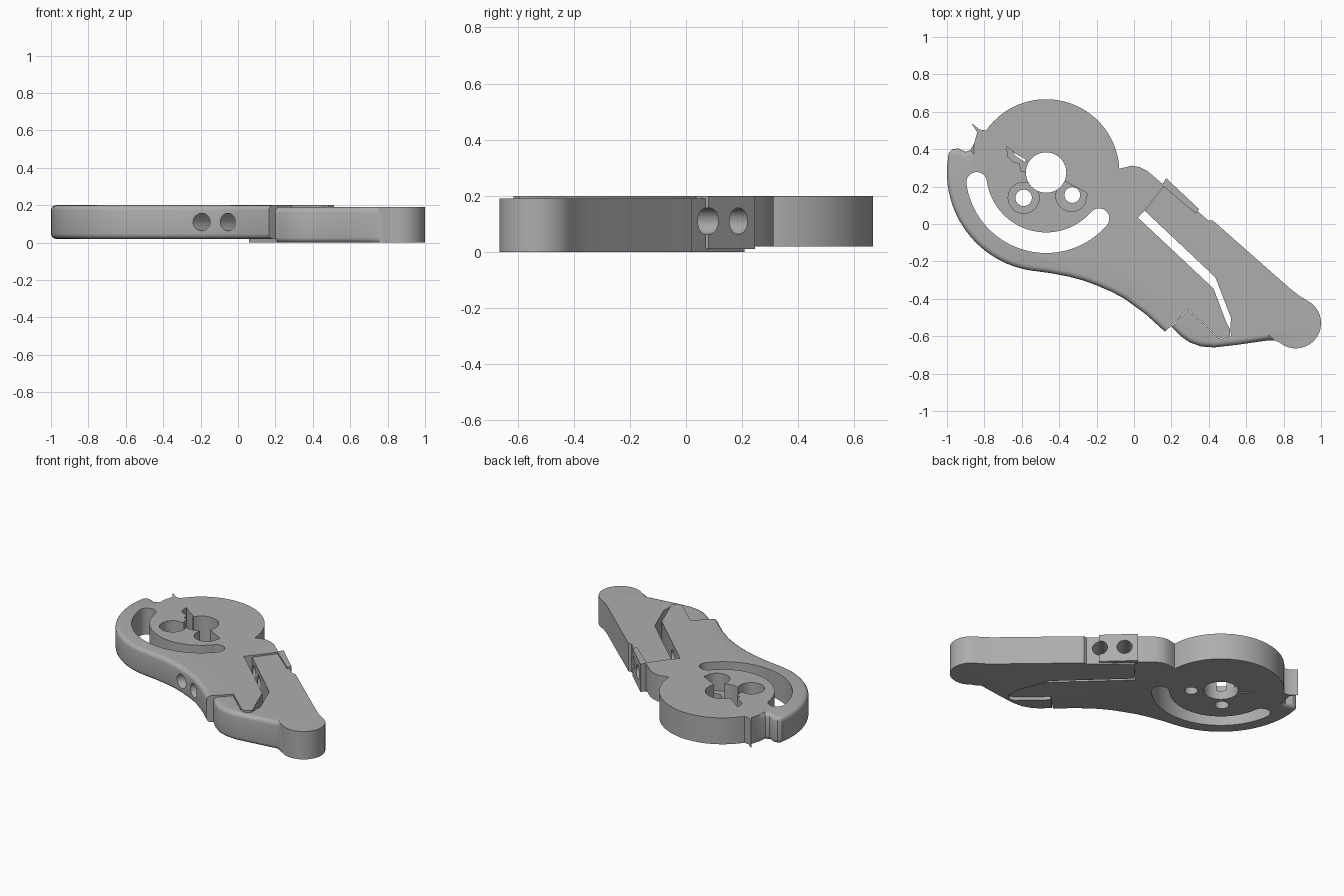
import bpy, bmesh, math
from mathutils import Vector

cube = bpy.data.objects.get("Cube")
if cube:
    bpy.data.objects.remove(cube, do_unlink=True)

grey = bpy.data.materials.new("satin grey")
grey.use_nodes = True
colour = (0.42, 0.42, 0.42, 1)
grey.diffuse_color = colour
grey.node_tree.nodes["Principled BSDF"].inputs["Base Color"].default_value = colour

HUB = (-0.47, 0.275)


def arc(centre, r, a0, a1, n):
    """Points along an arc, angles in degrees."""
    angles = [math.radians(a0 + (a1 - a0) * i / n) for i in range(n + 1)]
    return [(centre[0] + r * math.cos(a), centre[1] + r * math.sin(a)) for a in angles]


def extrude(name, pts, z0, z1, rounded=None, radius=0.028):
    """Prism from an outline; 'rounded' is the index range of filleted rim edges."""
    bm = bmesh.new()
    low = [bm.verts.new((x, y, z0)) for x, y in pts]
    high = [bm.verts.new((x, y, z1)) for x, y in pts]
    bm.faces.new(low[::-1])
    bm.faces.new(high)
    n = len(pts)
    for i in range(n):
        j = (i + 1) % n
        bm.faces.new((low[i], low[j], high[j], high[i]))
    bmesh.ops.recalc_face_normals(bm, faces=bm.faces)
    if rounded:
        rims = [bm.edges.get((ring[i], ring[i + 1])) for ring in (low, high)
                for i in range(*rounded)]
        bmesh.ops.bevel(bm, geom=rims, offset=radius, segments=4,
                        profile=0.5, affect='EDGES')
    mesh = bpy.data.meshes.new(name)
    bm.to_mesh(mesh)
    bm.free()
    mesh.materials.append(grey)
    obj = bpy.data.objects.new(name, mesh)
    bpy.context.collection.objects.link(obj)
    return obj


def cut(obj, cutter):
    mod = obj.modifiers.new("cut", 'BOOLEAN')
    mod.object = cutter
    mod.operation = 'DIFFERENCE'
    mod.solver = 'EXACT'
    bpy.context.view_layer.objects.active = obj
    bpy.ops.object.modifier_apply(modifier=mod.name)


def drop(obj):
    bpy.data.objects.remove(obj, do_unlink=True)


# Main plate: round hub, left lobe, swept lower edge and tongue
hub_edge = arc(HUB, 0.392, 3, 145, 48)
lobe = [(-0.825, 0.505), (-0.87, 0.54), (-0.838, 0.49), (-0.855, 0.43), (-0.875, 0.395),
        (-0.9, 0.386), (-0.94, 0.404), (-0.97, 0.4), (-0.99, 0.38)]
sweep = arc(HUB, 0.53, 172, 262, 24)
belly = [(-0.45, -0.262), (-0.35, -0.281), (-0.27, -0.302), (-0.2, -0.328), (-0.12, -0.362),
         (-0.05, -0.4), (0.06, -0.48), (0.165, -0.575)]
tongue = [(0.2, -0.545), (0.285, -0.457), (0.45, -0.605), (0.485, -0.615), (0.514, -0.595),
          (0.512, -0.56), (0.495, -0.53), (0.425, -0.345), (0.02, 0.035), (0.055, 0.07),
          (0.162, 0.207), (0.14, 0.225), (0.07, 0.285), (0.03, 0.304), (-0.01, 0.312),
          (-0.06, 0.3)]
start = len(hub_edge) + 3
stop = len(hub_edge + lobe + sweep + belly) - 1
main_plate = extrude("main_plate", hub_edge + lobe + sweep + belly + tongue,
                     0.02, 0.2, (start, stop))

# Lever tip: fitted around the tongue, ending in a round nose
lower = [(0.2, -0.55), (0.25, -0.6), (0.3, -0.634), (0.36, -0.655), (0.43, -0.66),
         (0.55, -0.646), (0.72, -0.622), (0.755, -0.624)]
nose = arc((0.865, -0.53), 0.135, -130, 55, 30)
upper = [(0.89, -0.388), (0.84, -0.35), (0.42, 0.02), (0.398, 0.018), (0.345, 0.065),
         (0.165, 0.208), (0.058, 0.07)]
socket = [(0.435, -0.285), (0.52, -0.505), (0.515, -0.54), (0.518, -0.595),
          (0.485, -0.62), (0.45, -0.609), (0.285, -0.461)]
lever_tip = extrude("lever_tip", lower + nose + upper + socket, 0.0, 0.19,
                    (0, len(lower) - 1))

# Clamp plate on the back edge of the lever
clamp_plate = extrude("clamp_plate", [(0.15, 0.208), (0.33, 0.055), (0.348, 0.08),
                                      (0.172, 0.245)], 0.01, 0.2)

# Curved slot
slot_ends = [HUB[0] + 0.375 * math.cos(math.radians(319)),
             HUB[1] + 0.375 * math.sin(math.radians(319))]
slot_start = [HUB[0] + 0.375 * math.cos(math.radians(188)),
              HUB[1] + 0.375 * math.sin(math.radians(188))]
slot = (arc(HUB, 0.43, 188, 319, 40) + arc(slot_ends, 0.055, 319, 499, 12)[1:-1]
        + arc(HUB, 0.32, 319, 188, 40) + arc(slot_start, 0.055, 8, 188, 12)[1:-1])

# Axle hole, two screw holes and the blind pockets around them
pocket_left = arc((-0.59, 0.14), 0.083, 110, 390, 24) + [(-0.52, 0.2), (-0.55, 0.22)]
pocket_right = arc((-0.335, 0.15), 0.083, 165, 330, 16) + [
    (-0.25, 0.165), (-0.33, 0.207), (-0.38, 0.235), (-0.41, 0.21)]
pocket_spring = [(-0.68, 0.415), (-0.675, 0.36), (-0.65, 0.335), (-0.61, 0.322),
                 (-0.605, 0.285), (-0.55, 0.27), (-0.56, 0.325), (-0.62, 0.365)]
spring_slit = [(-0.65, 0.385), (-0.635, 0.365), (-0.58, 0.33), (-0.58, 0.345)]
recesses = [(slot, -0.1), (arc(HUB, 0.108, 0, 354, 59), -0.1),
            (pocket_left, 0.08), (pocket_right, 0.08), (pocket_spring, 0.08),
            (arc((-0.59, 0.14), 0.044, 0, 348, 29), -0.1),
            (arc((-0.33, 0.155), 0.042, 0, 348, 29), -0.1),
            (spring_slit, -0.1)]
for outline, floor in recesses:
    cutter = extrude("recess_cutter", outline, floor, 0.4)
    cut(main_plate, cutter)
    drop(cutter)

# Two bolt bores running across all the parts
axis = Vector((0.635, 0.77, 0)).normalized()
for x, y in ((0.215, 0.165), (0.325, 0.06)):
    bpy.ops.mesh.primitive_cylinder_add(
        vertices=32, radius=0.047, depth=1.0,
        location=Vector((x, y, 0.11)) - axis * 0.3,
        rotation=axis.to_track_quat('Z', 'Y').to_euler())
    bore = bpy.context.object
    bore.data.materials.append(grey)
    for part in (main_plate, lever_tip, clamp_plate):
        cut(part, bore)
    drop(bore)

# Smooth the curved walls, keep the edges crisp
bpy.ops.object.select_all(action='DESELECT')
for part in (main_plate, lever_tip, clamp_plate):
    part.select_set(True)
bpy.context.view_layer.objects.active = main_plate
bpy.ops.object.shade_smooth_by_angle(angle=math.radians(30))
